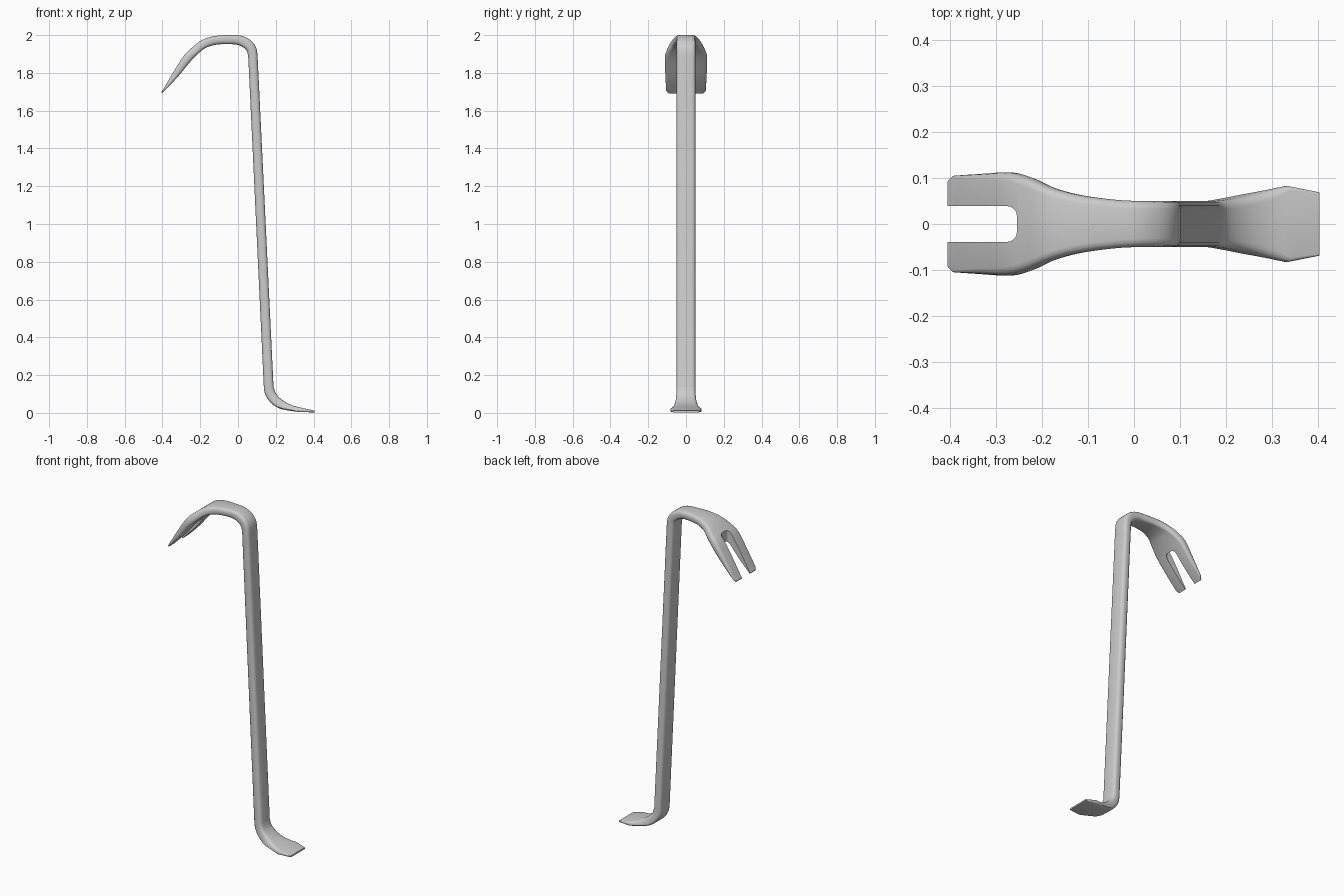
import bpy, bmesh, math
from mathutils import Vector

old = bpy.data.objects.get("Cube")
if old:
    bpy.data.objects.remove(old, do_unlink=True)

steel = bpy.data.materials.new("grey_steel")
steel.use_nodes = True
grey = (0.6, 0.6, 0.6, 1)
steel.diffuse_color = grey
steel.node_tree.nodes["Principled BSDF"].inputs["Base Color"].default_value = grey

# Stations: outer x, outer z, inner x, inner z, half width
CLAW = [(-.396, 1.712, -.391, 1.704, .105), (-.345, 1.80, -.322, 1.775, .109),
        (-.285, 1.893, -.25, 1.862, .112), (-.24, 1.937, -.205, 1.907, .099),
        (-.19, 1.974, -.165, 1.935, .079), (-.125, 1.995, -.11, 1.95, .063),
        (-.04, 2.0, -.045, 1.952, .053), (.02, 1.996, .0, 1.948, .05),
        (.07, 1.97, .035, 1.93, .05), (.097, 1.93, .05, 1.908, .05),
        (.104, 1.88, .055, 1.87, .05)]
FOOT = [(.188, .14, .137, .13, .05), (.203, .1, .146, .093, .051),
        (.241, .064, .175, .052, .056), (.288, .04, .227, .021, .066),
        (.34, .026, .325, .004, .083)]
CLAW_TIP = (-.406, 1.698, -.403, 1.692, .094)
FOOT_TIP = (.404, .012, .404, .003, .069)


def spline(points, steps=4):
    """Smooth curve through all the stations."""
    pts = [Vector(p) for p in points]
    pts = [pts[0]] + pts + [pts[-1]]
    out = []
    for a, b, c, d in zip(pts, pts[1:], pts[2:], pts[3:]):
        for i in range(steps):
            t = i / steps
            out.append(b + (c - a) * (t / 2) + (a * 2 - b * 5 + c * 4 - d) * (t * t / 2)
                       + (b * 3 - a - c * 3 + d) * (t ** 3 / 2))
    return out + [pts[-1]]


def ring(bm, station):
    """Rounded rectangular section between the outer and inner point."""
    xo, zo, xi, zi, half = station
    outer, inner = Vector((xo, 0, zo)), Vector((xi, 0, zi))
    mid, up = (outer + inner) / 2, outer - inner
    thick = up.length / 2
    up.normalize()
    r = min(.018, thick * .75)
    verts = []
    for corner, (sy, su) in enumerate([(1, 1), (-1, 1), (-1, -1), (1, -1)]):
        for k in range(4):
            a = math.radians(corner * 90 + k * 30)
            y = sy * (half - r) + r * math.cos(a)
            u = su * (thick - r) + r * math.sin(a)
            verts.append(bm.verts.new(mid + up * u + Vector((0, y, 0))))
    return verts


# Bar swept from claw tip through shaft to foot tip
bm = bmesh.new()
rings = [ring(bm, s) for s in [CLAW_TIP] + spline(CLAW) + spline(FOOT) + [FOOT_TIP]]
for a, b in zip(rings, rings[1:]):
    for i in range(len(a)):
        j = (i + 1) % len(a)
        bm.faces.new((a[i], a[j], b[j], b[i]))
bm.faces.new(rings[0])
bm.faces.new(rings[-1])
bmesh.ops.recalc_face_normals(bm, faces=bm.faces)
mesh = bpy.data.meshes.new("pry_bar")
bm.to_mesh(mesh)
bm.free()
mesh.materials.append(steel)
bar = bpy.data.objects.new("pry_bar", mesh)
bpy.context.collection.objects.link(bar)

# Slot between the two claw prongs, with rounded inner corners
bpy.ops.mesh.primitive_cube_add(size=1, location=(-.455, 0, 1.8))
cutter = bpy.context.object
cutter.name = "claw_slot_cutter"
cutter.data.transform(cutter.matrix_world.inverted() @ cutter.matrix_world)
for v in cutter.data.vertices:
    v.co = (v.co.x * .4, v.co.y * .078, v.co.z * .6)
bm = bmesh.new()
bm.from_mesh(cutter.data)
corners = [e for e in bm.edges if all(v.co.x > 0 for v in e.verts)
           and abs(e.verts[0].co.z - e.verts[1].co.z) > .1]
bmesh.ops.bevel(bm, geom=corners, offset=.022, segments=5, profile=.5, affect='EDGES')
bm.to_mesh(cutter.data)
bm.free()
cutter.data.materials.append(steel)
cutter.hide_render = True

cut = bar.modifiers.new("claw_slot", 'BOOLEAN')
cut.operation = 'DIFFERENCE'
cut.solver = 'EXACT'
cut.object = cutter
bpy.ops.object.select_all(action='DESELECT')
bar.select_set(True)
bpy.context.view_layer.objects.active = bar
bpy.ops.object.modifier_apply(modifier=cut.name)
bpy.data.objects.remove(cutter, do_unlink=True)
bpy.ops.object.shade_smooth_by_angle(angle=math.radians(40))
